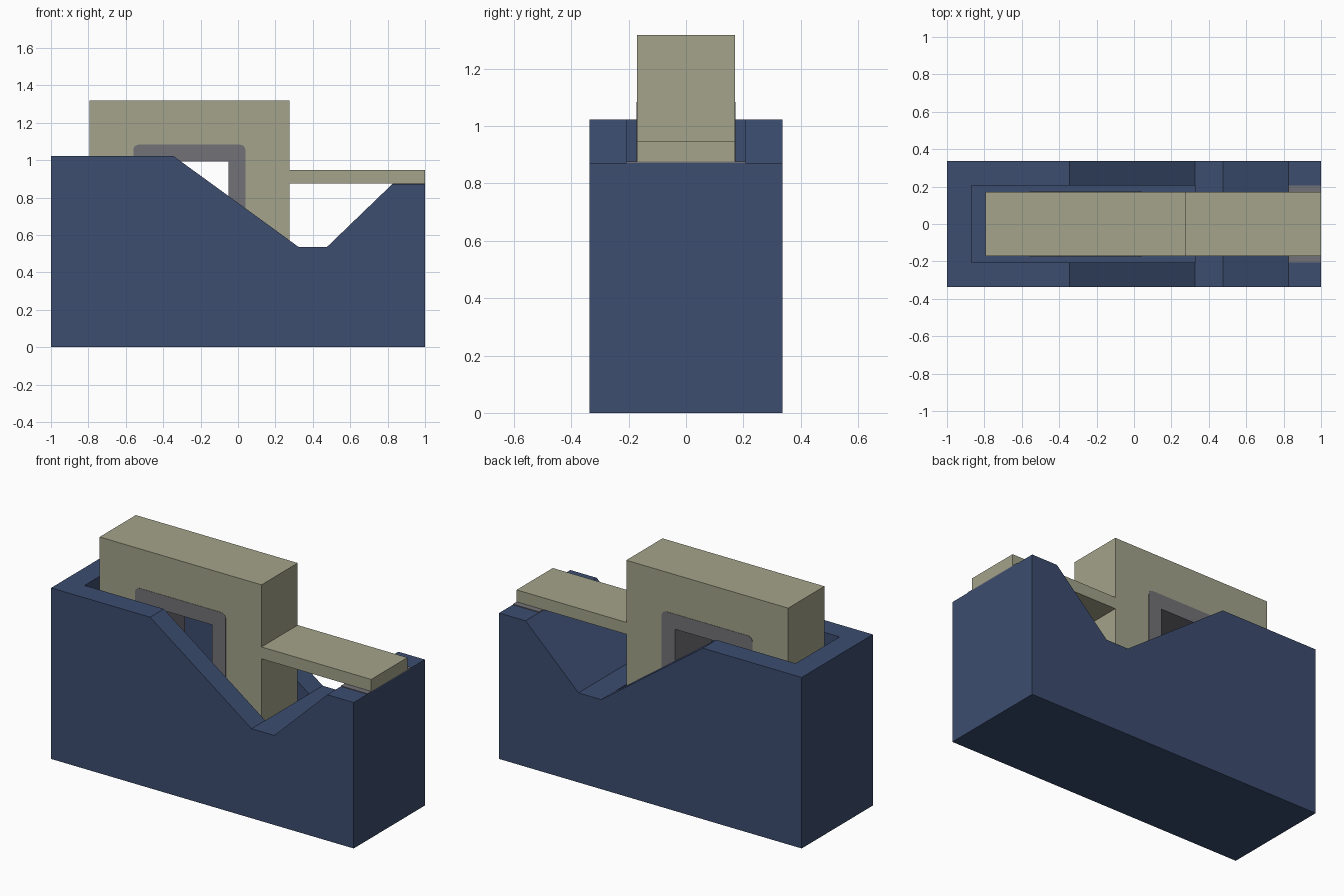
import bpy, bmesh, math

if "Cube" in bpy.data.objects:
    bpy.data.objects.remove(bpy.data.objects["Cube"])


def material(name, rgb):
    m = bpy.data.materials.new(name)
    m.diffuse_color = (*rgb, 1)
    m.use_nodes = True
    m.node_tree.nodes["Principled BSDF"].inputs["Base Color"].default_value = m.diffuse_color
    return m


BLUE = material("navy blue", (0.045, 0.074, 0.162))
TAN = material("tape tan", (0.366, 0.366, 0.258))
GREY = material("core grey", (0.17, 0.17, 0.185))


def finish(bm, name, mat):
    bmesh.ops.recalc_face_normals(bm, faces=bm.faces)
    me = bpy.data.meshes.new(name)
    bm.to_mesh(me)
    bm.free()
    me.materials.append(mat)
    ob = bpy.data.objects.new(name, me)
    bpy.context.collection.objects.link(ob)
    return ob


def extrude_profile(name, pts, half_y, mat):
    """Extrude an x-z outline symmetrically along y."""
    bm = bmesh.new()
    face = bm.faces.new([bm.verts.new((x, -half_y, z)) for x, z in pts])
    new = bmesh.ops.extrude_face_region(bm, geom=[face])["geom"]
    verts = [v for v in new if isinstance(v, bmesh.types.BMVert)]
    bmesh.ops.translate(bm, verts=verts, vec=(0, 2 * half_y, 0))
    return finish(bm, name, mat)


def box(name, x0, x1, z0, z1, half_y, mat):
    return extrude_profile(name, [(x0, z0), (x1, z0), (x1, z1), (x0, z1)], half_y, mat)


def square_ring(name, cx, cz, outer, inner, half_y, mat, radius=0.0, steps=0):
    """Square ring around the y axis; outer corners can be rounded."""
    bm = bmesh.new()
    signs = [(1, 1), (-1, 1), (-1, -1), (1, -1)]
    loops = []
    for y in (-half_y, half_y):
        out, inn = [], []
        for c, (sx, sz) in enumerate(signs):
            corner = bm.verts.new((cx + sx * inner, y, cz + sz * inner))
            for k in range(steps + 1):
                a = math.pi / 2 * (c + (k / steps if steps else 0))
                dx = radius * math.cos(a) + sx * (outer - radius) if steps else sx * outer
                dz = radius * math.sin(a) + sz * (outer - radius) if steps else sz * outer
                out.append(bm.verts.new((cx + dx, y, cz + dz)))
                inn.append(corner)
        loops.append((out, inn))
    (o0, i0), (o1, i1) = loops
    n = len(o0)
    for i in range(n):
        j = (i + 1) % n
        for quad in ((o0[i], o0[j], i0[j], i0[i]), (o1[i], o1[j], i1[j], i1[i]),
                     (o0[i], o0[j], o1[j], o1[i]), (i0[i], i0[j], i1[j], i1[i])):
            vs = list(dict.fromkeys(quad))
            if len(vs) > 2:
                bm.faces.new(vs)
    return finish(bm, name, mat)


# Dispenser body with a pocket for the roll
body = extrude_profile("dispenser_body", [
    (-1, 0), (1, 0), (1, 0.872), (0.825, 0.872), (0.475, 0.535),
    (0.325, 0.535), (-0.345, 1.022), (-1, 1.022)], 0.336, BLUE)
cutter = box("pocket_cutter", -0.87, 0.325, 0.19, 1.3, 0.207, BLUE)
mod = body.modifiers.new("pocket", 'BOOLEAN')
mod.operation = 'DIFFERENCE'
mod.solver = 'EXACT'
mod.object = cutter
bpy.context.view_layer.objects.active = body
bpy.ops.object.modifier_apply(modifier=mod.name)
bpy.data.objects.remove(cutter)

# Blocky tape roll and its grey core
CX, CZ = -0.26, 0.783
square_ring("tape_roll", CX, CZ, 0.535, 0.25, 0.171, TAN)
square_ring("roll_core", CX, CZ, 0.30, 0.21, 0.173, GREY, 0.03, 4)

# Loose tape end reaching the cutting edge
box("tape_strip", 0.27, 1.0, 0.876, 0.947, 0.171, TAN)
box("cutter_plate", 0.825, 1.0, 0.87, 0.876, 0.207, GREY)
